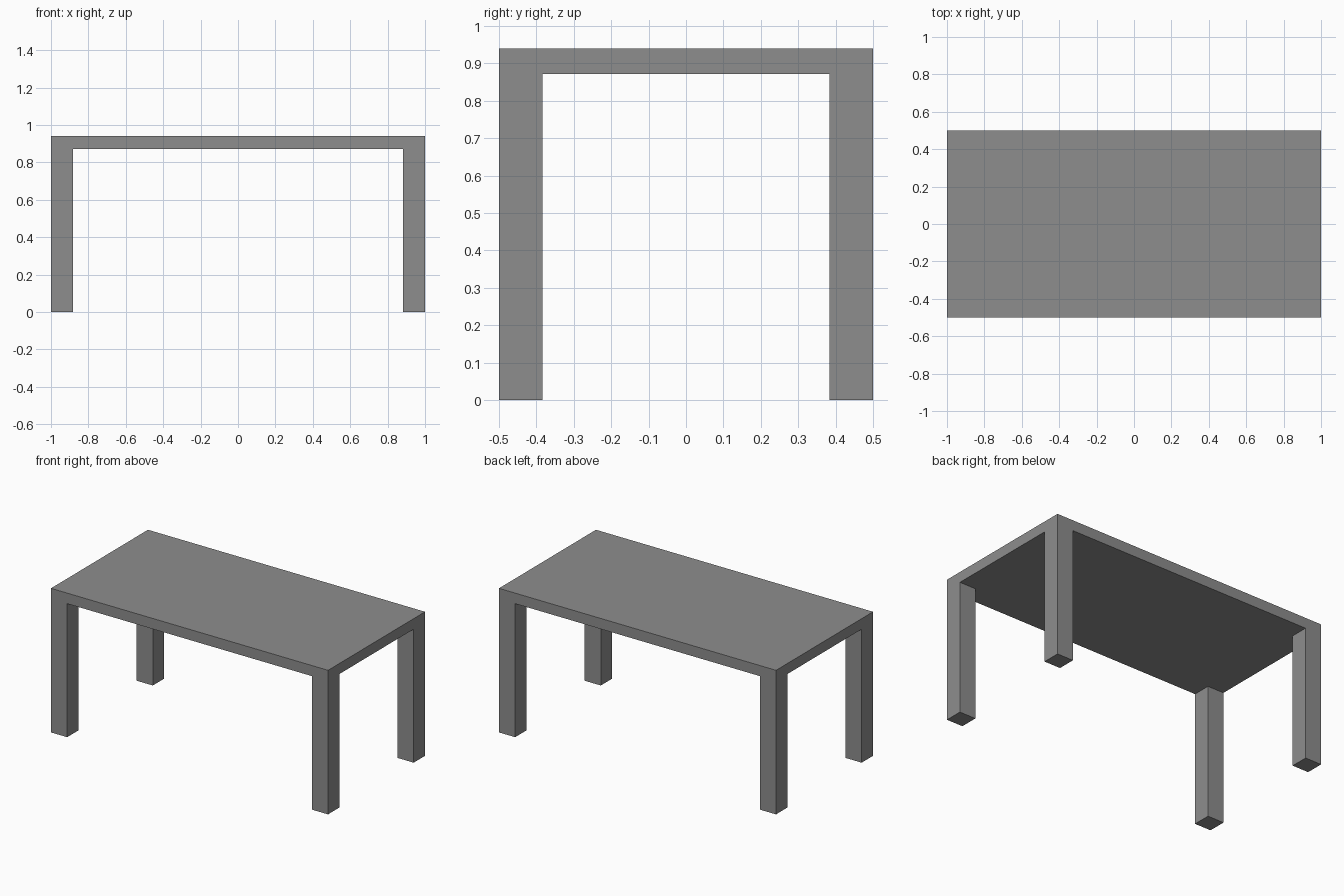
import bpy, bmesh
from mathutils import Matrix, Vector

if "Cube" in bpy.data.objects:
    bpy.data.objects.remove(bpy.data.objects["Cube"])

LENGTH, DEPTH, HEIGHT = 2.0, 1.0, 0.94
TOP = 0.069    # tabletop thickness
LEG = 0.117    # square leg width

grey = bpy.data.materials.new("grey")
grey.diffuse_color = (0.27, 0.27, 0.27, 1)
grey.use_nodes = True
grey.node_tree.nodes["Principled BSDF"].inputs["Base Color"].default_value = grey.diffuse_color

# Tabletop slab
bm = bmesh.new()
bmesh.ops.create_cube(bm, size=1, matrix=Matrix.Translation((0, 0, HEIGHT - TOP / 2))
                      @ Matrix.Diagonal((LENGTH, DEPTH, TOP, 1)))

# Cut the slab along the inner sides of the legs
for axis, half in ((Vector((1, 0, 0)), LENGTH / 2), (Vector((0, 1, 0)), DEPTH / 2)):
    for side in (-1, 1):
        bmesh.ops.bisect_plane(bm, geom=bm.verts[:] + bm.edges[:] + bm.faces[:],
                               plane_co=axis * side * (half - LEG), plane_no=axis)

# Legs, pulled down from the four corner squares under the slab
bm.normal_update()
corners = []
for f in bm.faces:
    c = f.calc_center_median()
    if f.normal.z < -0.9 and abs(c.x) > LENGTH / 2 - LEG and abs(c.y) > DEPTH / 2 - LEG:
        corners.append(f)
for f in corners:
    leg_end = bmesh.ops.extrude_discrete_faces(bm, faces=[f])["faces"][0]
    for v in leg_end.verts:
        v.co.z = 0

# Merge the flat areas into clean faces
bmesh.ops.remove_doubles(bm, verts=bm.verts[:], dist=0.0001)
bmesh.ops.dissolve_limit(bm, angle_limit=0.01, verts=bm.verts[:], edges=bm.edges[:])
bmesh.ops.recalc_face_normals(bm, faces=bm.faces[:])

mesh = bpy.data.meshes.new("table")
bm.to_mesh(mesh)
bm.free()
mesh.materials.append(grey)
bpy.context.collection.objects.link(bpy.data.objects.new("table", mesh))
